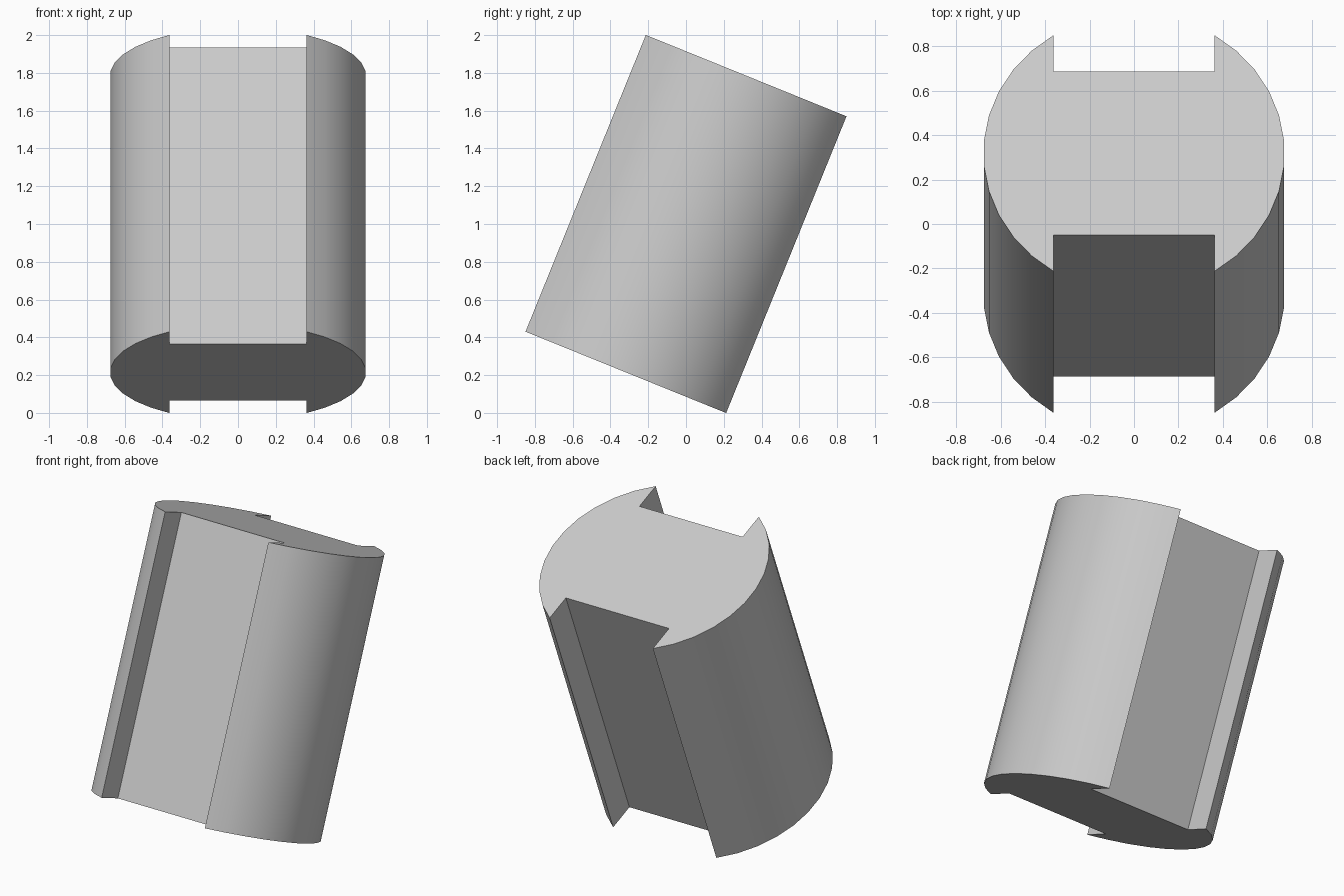
import bpy, bmesh
from math import sin, cos, atan2, radians
from mathutils import Matrix

cube = bpy.data.objects.get("Cube")
if cube:
    bpy.data.objects.remove(cube, do_unlink=True)

RADIUS, LENGTH, TILT = 0.678, 1.695, radians(-22.07)
SLOT_X, SLOT_Y, RIM_Y = 0.362, 0.398, 0.573
SEGMENTS = 11

grey = bpy.data.materials.new("light_grey")
grey.use_nodes = True
colour = (0.6, 0.6, 0.6, 1)
grey.diffuse_color = colour
grey.node_tree.nodes["Principled BSDF"].inputs["Base Color"].default_value = colour

# Half profile: left arc, then the slot corner behind it; the other half is turned 180 degrees
half_angle = atan2(RIM_Y, SLOT_X)
half = []
for i in range(SEGMENTS + 1):
    a = half_angle * (2 * i / SEGMENTS - 1)
    half.append((RADIUS * cos(a), RADIUS * sin(a)))
half.append((SLOT_X, SLOT_Y))
half.append((-SLOT_X, SLOT_Y))
profile = half + [(-x, -y) for x, y in half]

# Extrude the slotted cylinder, then lean it backwards
bm = bmesh.new()
base = bm.faces.new([bm.verts.new((x, y, -LENGTH / 2)) for x, y in profile])
ext = bmesh.ops.extrude_face_region(bm, geom=[base], use_keep_orig=True)
top = [g for g in ext["geom"] if isinstance(g, bmesh.types.BMVert)]
bmesh.ops.translate(bm, verts=top, vec=(0, 0, LENGTH))
bmesh.ops.recalc_face_normals(bm, faces=bm.faces)
bm.transform(Matrix.Translation((0, 0, 1)) @ Matrix.Rotation(TILT, 4, "X"))

mesh = bpy.data.meshes.new("slotted_cylinder")
bm.to_mesh(mesh)
bm.free()
mesh.materials.append(grey)
body = bpy.data.objects.new("slotted_cylinder", mesh)
bpy.context.collection.objects.link(body)

# Smooth the curved walls, keep slot and end edges sharp
bpy.context.view_layer.objects.active = body
body.select_set(True)
bpy.ops.object.shade_smooth_by_angle(angle=radians(30))
